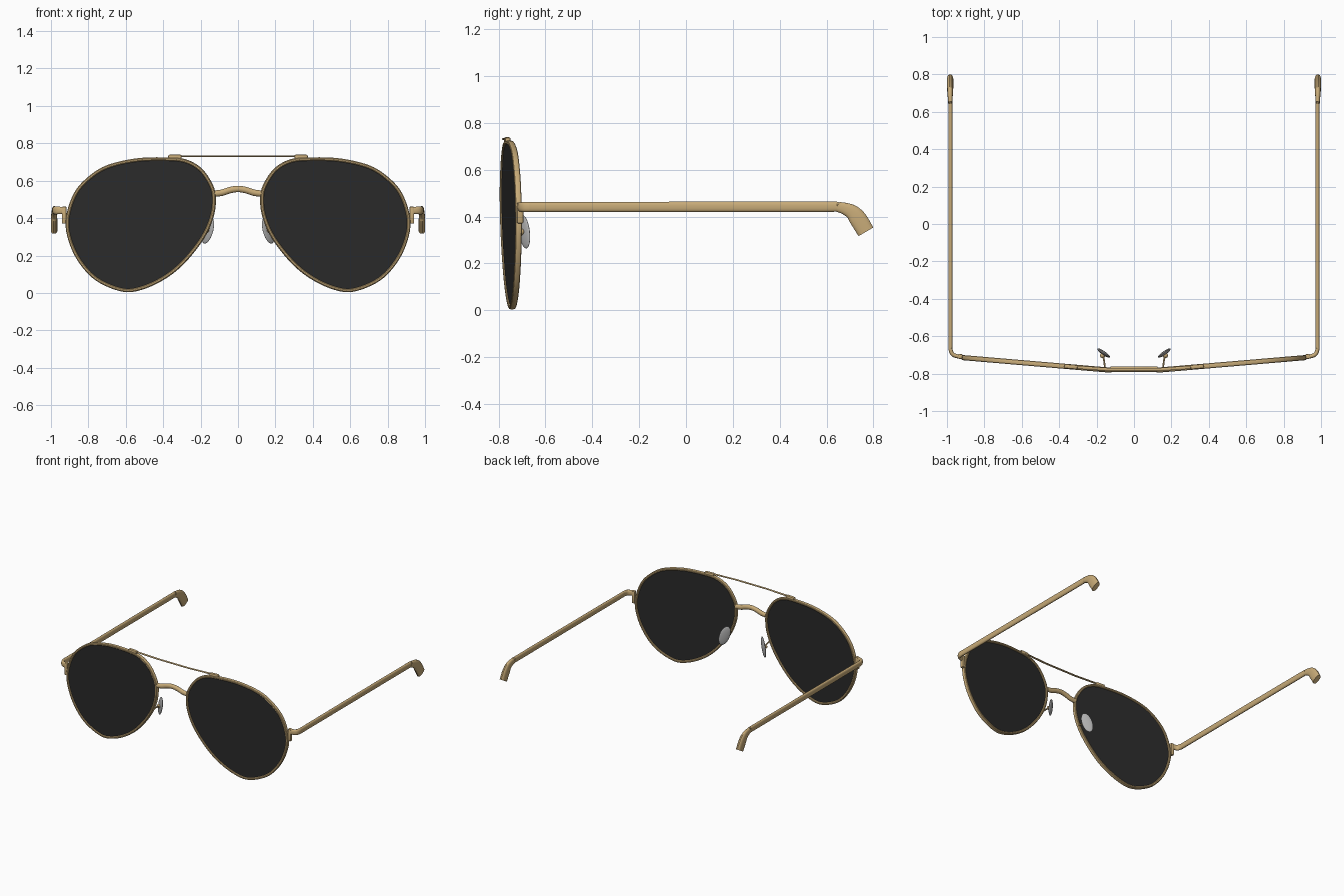
import bpy, bmesh, math
from mathutils import Vector, Matrix

if "Cube" in bpy.data.objects:
    bpy.data.objects.remove(bpy.data.objects["Cube"])

def material(name, rgb):
    m = bpy.data.materials.new(name)
    m.diffuse_color = (*rgb, 1)
    m.use_nodes = True
    m.node_tree.nodes["Principled BSDF"].inputs["Base Color"].default_value = m.diffuse_color
    return m

GOLD = material("warm_gold", (0.58, 0.41, 0.19))
DARK = material("dark_lens", (0.023, 0.023, 0.023))
PAD = material("grey_pad", (0.42, 0.42, 0.42))
UP = Vector((0, 0, 1))

def finish(bm, name, mat, mirror=True):
    bmesh.ops.recalc_face_normals(bm, faces=bm.faces)
    me = bpy.data.meshes.new(name)
    bm.to_mesh(me)
    bm.free()
    for p in me.polygons:
        p.use_smooth = True
    me.set_sharp_from_angle(angle=math.radians(35))
    me.materials.append(mat)
    ob = bpy.data.objects.new(name, me)
    bpy.context.collection.objects.link(ob)
    if mirror:
        ob.modifiers.new("Mirror", 'MIRROR')
    return ob

def spline(pts, n, closed):
    """Catmull-Rom through points of any dimension."""
    c, out = len(pts), []
    for i in range(c if closed else c - 1):
        g = lambda k: Vector(pts[k % c] if closed else pts[max(0, min(c - 1, k))])
        a, b, d, e = g(i - 1), g(i), g(i + 1), g(i + 2)
        for j in range(n):
            t = j / n
            out.append(0.5 * (2 * b + (d - a) * t + (2 * a - 5 * b + 4 * d - e) * t * t
                              + (3 * b - a - 3 * d + e) * t ** 3))
    if not closed:
        out.append(Vector(pts[-1]))
    return out

def sweep(name, path, sizes, mat, ref=UP, closed=False, mirror=True, sides=12, power=1.0):
    """Rounded section (half width, half height) carried along a path."""
    bm, rings, n = bmesh.new(), [], len(path)
    for i, p in enumerate(path):
        a = path[(i - 1) % n] if closed else path[max(0, i - 1)]
        b = path[(i + 1) % n] if closed else path[min(n - 1, i + 1)]
        t = (b - a).normalized()
        s = t.cross(ref).normalized()
        u = s.cross(t)
        w, h = sizes[i] if isinstance(sizes, list) else sizes
        ring = []
        for k in range(sides):
            f = math.tau * (k + 0.5) / sides
            c, d = math.cos(f), math.sin(f)
            ring.append(bm.verts.new(p + s * w * math.copysign(abs(c) ** power, c)
                                     + u * h * math.copysign(abs(d) ** power, d)))
        rings.append(ring)
    for i in range(n if closed else n - 1):
        r, q = rings[i], rings[(i + 1) % n]
        for k in range(sides):
            m = (k + 1) % sides
            bm.faces.new((r[k], r[m], q[m], q[k]))
    if not closed:
        bm.faces.new(rings[0])
        bm.faces.new(rings[-1])
    return finish(bm, name, mat, mirror)

def box(name, center, size, mat, yaw=0.0, bevel=0.005):
    bm = bmesh.new()
    bmesh.ops.create_cube(bm, size=1, matrix=Matrix.Translation(center)
                          @ Matrix.Rotation(yaw, 4, 'Z') @ Matrix.Diagonal((*size, 1)))
    bmesh.ops.bevel(bm, geom=bm.edges[:], offset=bevel, segments=2, affect='EDGES', profile=0.5)
    return finish(bm, name, mat)

# teardrop outline of one rim (x, z), laid on a plane raked backwards
OUTLINE = [(.12, .53), (.148, .605), (.20, .672), (.28, .714), (.385, .724), (.545, .718),
           (.705, .68), (.81, .612), (.88, .527), (.92, .40), (.909, .29), (.855, .17),
           (.76, .067), (.62, .008), (.51, .02), (.385, .08), (.28, .168), (.18, .297), (.128, .42)]
SLOPE = 0.085
NORMAL = Vector((SLOPE, -1, 0)).normalized()

def plane_y(x):
    return -0.782 + SLOPE * (x - 0.12)

def outline(k):
    return [Vector((x, plane_y(x), z)) for x, z in
            ((.52 + (p[0] - .52) * k, .366 + (p[1] - .366) * k) for p in spline(OUTLINE, 6, True))]

# rims and lenses
sweep("rim", outline(0.977), (0.0095, 0.014), GOLD, ref=NORMAL, closed=True, power=0.7)
bm = bmesh.new()
face = bm.faces.new([bm.verts.new(p + NORMAL * 0.007) for p in outline(0.965)])
ext = bmesh.ops.extrude_face_region(bm, geom=[face])
for v in [g for g in ext["geom"] if isinstance(g, bmesh.types.BMVert)]:
    v.co -= NORMAL * 0.012
finish(bm, "lens", DARK)

# nose bridge
half = [(.125, -.777, .531), (.085, -.777, .536), (.045, -.777, .549), (0, -.777, .556)]
full = half + [(-x, y, z) for x, y, z in half[-2::-1]]
sweep("bridge", spline(full, 5, False), (0.015, 0.0175), GOLD, mirror=False)

# thin brow bar and its end clips
bar = [Vector(p) for p in ((.35, -.763, .731), (.13, -.778, .731), (-.13, -.778, .731), (-.35, -.763, .731))]
sweep("brow_bar", bar, (0.009, 0.0045), GOLD, mirror=False, sides=8)
box("brow_bar_clip", (.337, -.763, .727), (.072, .024, .024), GOLD, math.atan(SLOPE), 0.008)

# end pieces beside the rims
box("end_piece", (.929, -.708, .416), (.024, .026, .09), GOLD, math.atan(SLOPE))

# temples: x, y, z, half width, half height
TEMPLE = [(.92, -.709, .441, .011, .020), (.95, -.706, .441, .011, .020),
          (.972, -.694, .441, .011, .021), (.981, -.665, .441, .011, .021),
          (.981, -.60, .441, .011, .021), (.981, .0, .442, .011, .022),
          (.981, .58, .442, .011, .022), (.982, .65, .441, .012, .022),
          (.983, .705, .422, .015, .031), (.983, .736, .388, .017, .038),
          (.983, .768, .335, .017, .037)]
rows = spline([p for p in TEMPLE], 5, False)
sweep("temple", [Vector(r[:3]) for r in rows], [(r[3], r[4]) for r in rows], GOLD, sides=16, power=0.8)

# nose pads, stems and joints
stem = spline([(.155, -.775, .345), (.158, -.745, .345), (.162, -.72, .34), (.168, -.70, .335)], 4, False)
sweep("pad_stem", stem, (0.005, 0.005), GOLD, sides=8)
bm = bmesh.new()
bmesh.ops.create_uvsphere(bm, u_segments=16, v_segments=8, radius=0.014,
                          matrix=Matrix.Translation((.168, -.703, .335)))
finish(bm, "pad_joint", GOLD)
long_axis = Vector((-.04, -.022, .14)).normalized()
wide = Vector((.8, .6, 0))
wide = (wide - long_axis * wide.dot(long_axis)).normalized()
thin = long_axis.cross(wide)
rot = Matrix((wide, thin, long_axis)).transposed().to_4x4()
bm = bmesh.new()
bmesh.ops.create_uvsphere(bm, u_segments=24, v_segments=14, radius=1,
                          matrix=Matrix.Translation((.162, -.690, .335)) @ rot
                          @ Matrix.Diagonal((.036, .010, .074, 1)))
finish(bm, "nose_pad", PAD)
